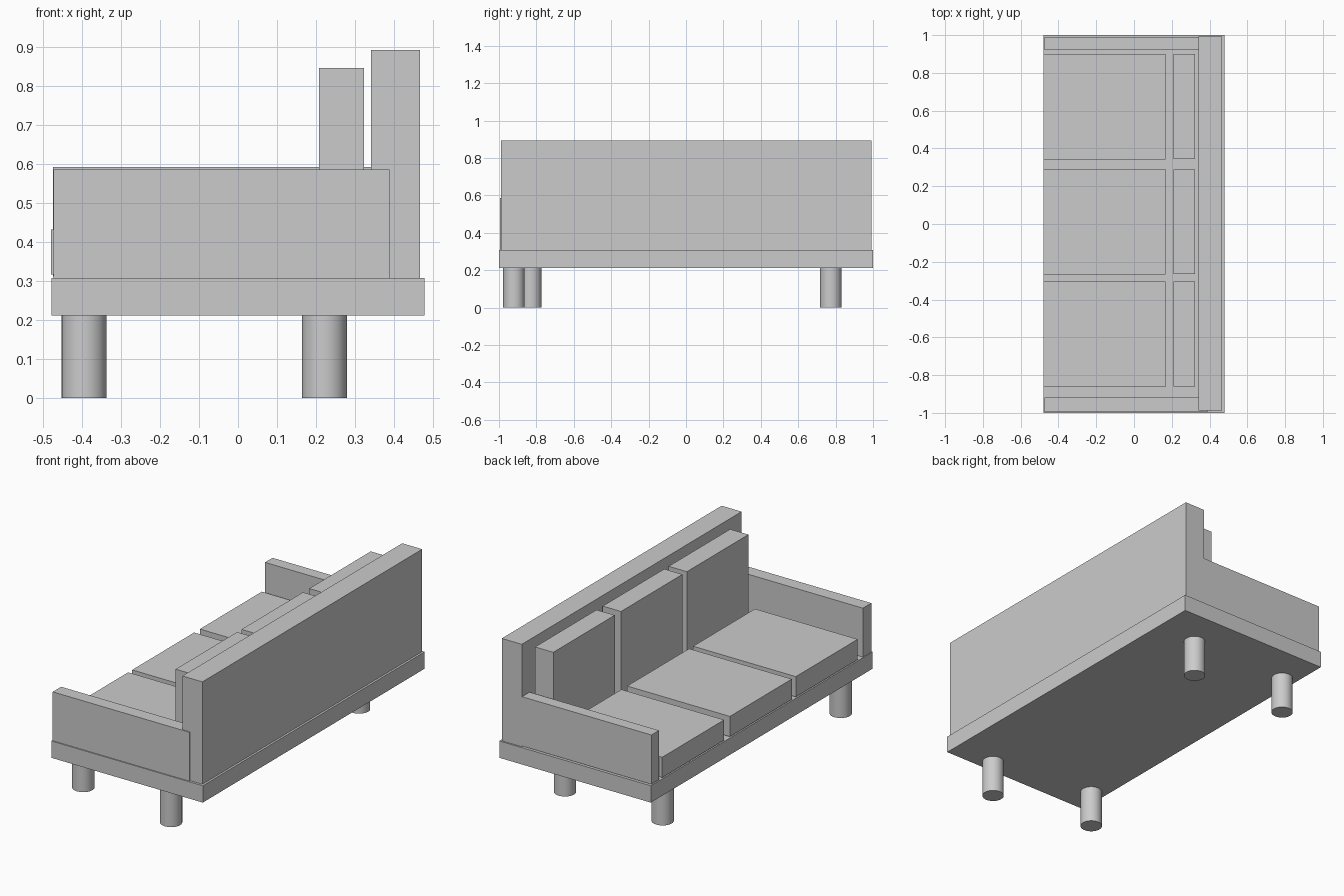
import bpy

if "Cube" in bpy.data.objects:
    bpy.data.objects.remove(bpy.data.objects["Cube"])


def box(name, x, y, z):
    """Axis-aligned box from (min, max) ranges."""
    bpy.ops.mesh.primitive_cube_add(
        size=1, location=[(a + b) / 2 for a, b in (x, y, z)])
    ob = bpy.context.object
    ob.name = name
    ob.scale = [b - a for a, b in (x, y, z)]
    bpy.ops.object.transform_apply(location=False, rotation=False, scale=True)
    return ob


def leg(name, x, y):
    bpy.ops.mesh.primitive_cylinder_add(
        vertices=32, radius=0.0577, depth=0.212, location=(x, y, 0.106))
    bpy.context.object.name = name
    bpy.ops.object.shade_smooth_by_angle()


# Base platform
box("base", (-0.478, 0.478), (-1, 1), (0.212, 0.308))

# Backrest along the +x side
box("backrest", (0.341, 0.467), (-0.988, 0.993), (0.309, 0.893))

# Armrests
box("near_armrest", (-0.473, 0.389), (-0.994, -0.918), (0.308, 0.587))
box("far_armrest", (-0.475, 0.387), (0.922, 0.99), (0.312, 0.593))

# Three seat cushions with matching back cushions
for i, y in enumerate((-0.583, 0.011, 0.621)):
    box(f"seat_cushion_{i + 1}", (-0.48, 0.168),
        (y - 0.279, y + 0.279), (0.317, 0.433))
    box(f"back_cushion_{i + 1}", (0.208, 0.323),
        (y - 0.276, y + 0.278), (0.317, 0.847))

# Round legs
leg("near_outer_leg", -0.395, -0.83)
leg("near_rear_leg", 0.222, -0.92)
leg("far_outer_leg", -0.395, 0.774)
leg("far_rear_leg", 0.222, 0.774)
